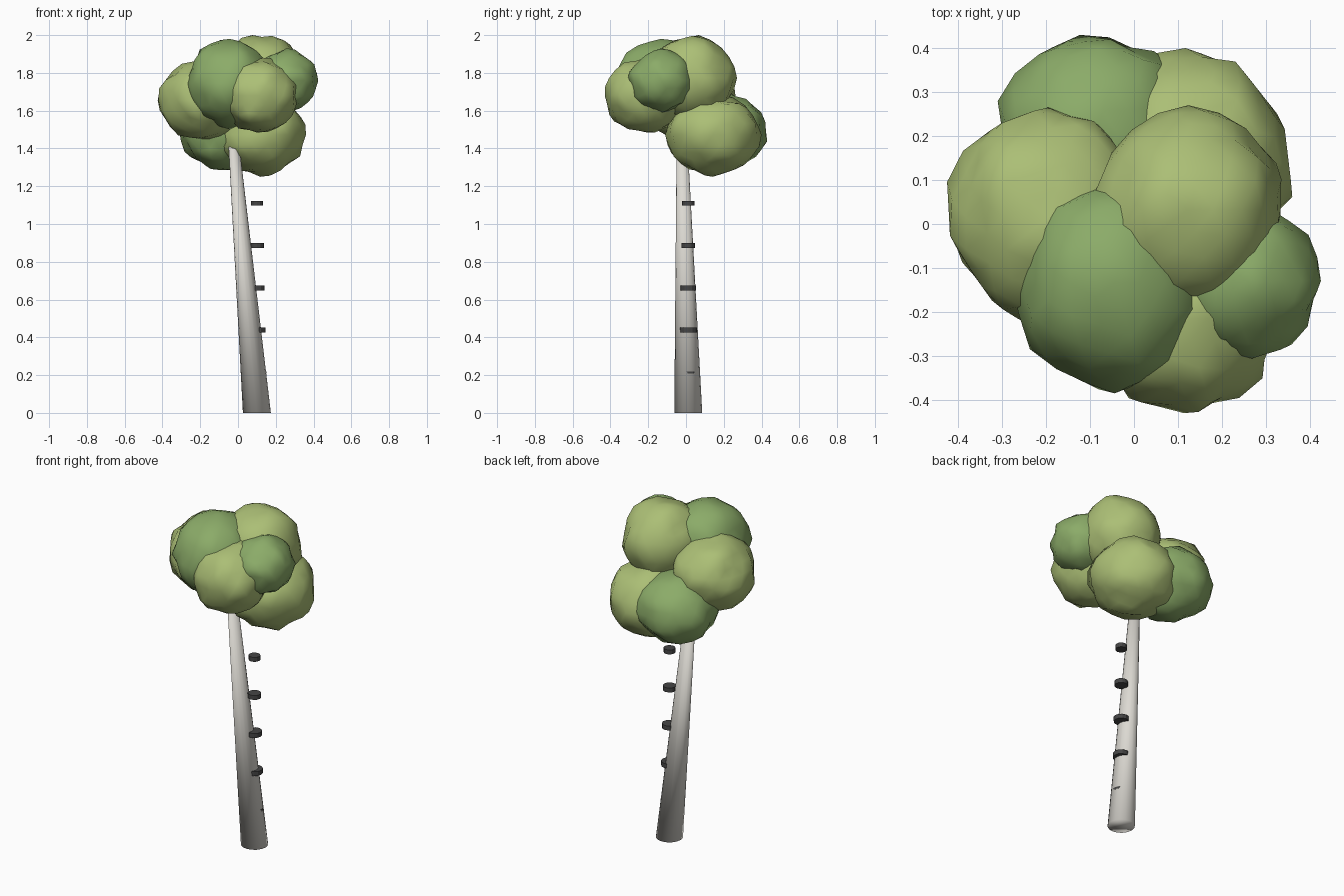
import bpy
import bmesh
from mathutils import Vector, noise

cube = bpy.data.objects.get("Cube")
if cube:
    bpy.data.objects.remove(cube, do_unlink=True)


def material(name, color):
    mat = bpy.data.materials.new(name)
    mat.use_nodes = True
    rgba = (*color, 1)
    mat.diffuse_color = rgba
    bsdf = mat.node_tree.nodes["Principled BSDF"]
    bsdf.inputs["Base Color"].default_value = rgba
    bsdf.inputs["Roughness"].default_value = 0.8
    return mat


def finish(bm, name, mat, smooth):
    mesh = bpy.data.meshes.new(name)
    for face in bm.faces:
        face.smooth = smooth
    bm.to_mesh(mesh)
    bm.free()
    mesh.materials.append(mat)
    obj = bpy.data.objects.new(name, mesh)
    bpy.context.collection.objects.link(obj)
    return obj


light_leaf = material("light_leaf", (0.41, 0.52, 0.18))
dark_leaf = material("dark_leaf", (0.26, 0.41, 0.14))
bark = material("pale_bark", (0.72, 0.70, 0.65))
band = material("dark_band", (0.06, 0.06, 0.06))


def foliage(name, low, high, mat, seed):
    """Lumpy ball fitted exactly into the box low..high."""
    bm = bmesh.new()
    bmesh.ops.create_icosphere(bm, subdivisions=3, radius=1)
    for v in bm.verts:
        v.co *= 1 + 0.13 * noise.noise(v.co * 2.3 + Vector((seed * 7.3, seed, 0)))
    for axis in range(3):
        values = [v.co[axis] for v in bm.verts]
        a, b = min(values), max(values)
        for v in bm.verts:
            t = (v.co[axis] - a) / (b - a)
            v.co[axis] = low[axis] + t * (high[axis] - low[axis])
    finish(bm, name, mat, True)


# Leaning trunk, a single taper with a slanted tip
bm = bmesh.new()
bmesh.ops.create_cone(bm, cap_ends=True, segments=16, radius1=0.074,
                      radius2=0.03, depth=1.4)
for v in bm.verts:
    t = v.co.z / 1.4 + 0.5
    if t > 0.5:
        v.co.z -= v.co.x * 0.35
    v.co += Vector((0.1 - 0.12 * t, 0.012 - 0.032 * t, 0.7))
finish(bm, "trunk", bark, True)

# Row of bark bands, shrinking upwards
for i in range(6):
    bm = bmesh.new()
    radius = 0.05 - 0.0045 * i
    bmesh.ops.create_cone(bm, cap_ends=True, segments=12, radius1=radius,
                          radius2=radius, depth=0.026 if i else 0.012)
    bmesh.ops.translate(bm, verts=bm.verts, vec=(0.1, 0.012, 0.214 + 0.224 * i))
    finish(bm, f"bark_band_{i + 1}", band, False)

# Foliage clumps
clumps = [
    ("foliage_top", (-0.1, -0.19, 1.55), (0.335, 0.27, 2.0), light_leaf),
    ("foliage_front_right", (-0.28, -0.385, 1.5), (0.18, 0.10, 1.98), dark_leaf),
    ("foliage_front", (-0.09, -0.43, 1.485), (0.32, 0.0, 1.88), light_leaf),
    ("foliage_left", (0.09, -0.31, 1.59), (0.425, 0.045, 1.93), dark_leaf),
    ("foliage_right", (-0.425, -0.23, 1.44), (0.03, 0.265, 1.87), light_leaf),
    ("foliage_lower_back", (-0.31, -0.02, 1.285), (0.13, 0.43, 1.69), dark_leaf),
    ("foliage_lower_left", (-0.12, -0.11, 1.25), (0.36, 0.4, 1.69), light_leaf),
]
for seed, (name, low, high, mat) in enumerate(clumps, 1):
    foliage(name, low, high, mat, seed)
